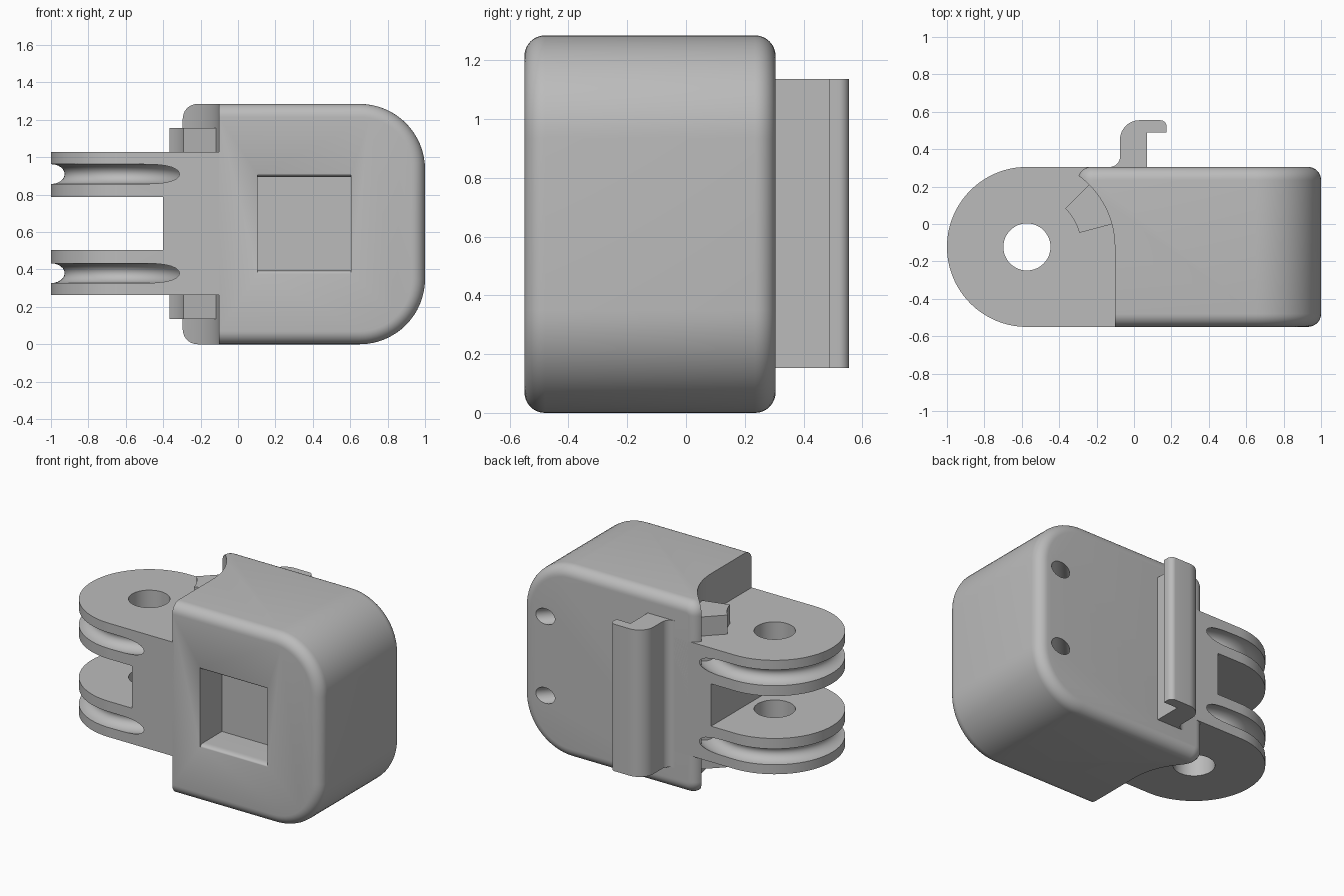
import bpy, bmesh
from math import sin, cos, pi, radians

if "Cube" in bpy.data.objects:
    bpy.data.objects.remove(bpy.data.objects["Cube"], do_unlink=True)

gray = bpy.data.materials.new("light_gray")
gray.use_nodes = True
COLOR = (0.5, 0.5, 0.5, 1)
gray.diffuse_color = COLOR
gray.node_tree.nodes["Principled BSDF"].inputs["Base Color"].default_value = COLOR

PIN = (-0.5725, -0.1225)          # hinge axis
LUG_R = 0.4275
FRONT, BACK, TOP = -0.55, 0.305, 1.285
MID = TOP / 2 + 0.0025


def arc(cx, cy, r, a0, a1, n=16, ry=None):
    ry = ry or r
    angles = [radians(a0 + (a1 - a0) * i / n) for i in range(n + 1)]
    return [(cx + r * cos(a), cy + ry * sin(a)) for a in angles]


def finish(name, bm):
    bmesh.ops.recalc_face_normals(bm, faces=bm.faces)
    mesh = bpy.data.meshes.new(name)
    bm.to_mesh(mesh)
    bm.free()
    mesh.materials.append(gray)
    obj = bpy.data.objects.new(name, mesh)
    bpy.context.collection.objects.link(obj)
    return obj


def prism(name, pts, axis, lo, hi, bevel=0):
    """Extrude a 2D outline along an axis, optionally rounding both rims."""
    place = {"x": lambda p, d: (d, p[0], p[1]),
             "y": lambda p, d: (p[0], d, p[1]),
             "z": lambda p, d: (p[0], p[1], d)}[axis]
    bm = bmesh.new()
    rings = [[bm.verts.new(place(p, d)) for p in pts] for d in (lo, hi)]
    caps = [bm.faces.new(r) for r in rings]
    n = len(pts)
    for i in range(n):
        j = (i + 1) % n
        bm.faces.new((rings[0][i], rings[0][j], rings[1][j], rings[1][i]))
    bmesh.ops.recalc_face_normals(bm, faces=bm.faces)
    if bevel:
        rims = list({e for f in caps for e in f.edges})
        bmesh.ops.bevel(bm, geom=rims, offset=bevel, segments=8,
                        profile=0.5, affect="EDGES")
    return finish(name, bm)


def box(name, x0, x1, y0, y1, z0, z1):
    return prism(name, [(x0, y0), (x1, y0), (x1, y1), (x0, y1)], "z", z0, z1)


def ring(name, z, rx, rz, n=96, m=24):
    """Ring of elliptical section around the hinge axis."""
    bm = bmesh.new()
    section = arc(LUG_R, z, rx, 0, 360, m, rz)[:-1]
    rows = []
    for i in range(n):
        a = 2 * pi * i / n
        rows.append([bm.verts.new((PIN[0] + r * cos(a), PIN[1] + r * sin(a), h))
                     for r, h in section])
    for i in range(n):
        p, q = rows[i], rows[(i + 1) % n]
        for k in range(m):
            l = (k + 1) % m
            bm.faces.new((p[k], q[k], q[l], p[l]))
    return finish(name, bm)


def activate(obj):
    bpy.ops.object.select_all(action="DESELECT")
    obj.select_set(True)
    bpy.context.view_layer.objects.active = obj


def cut(obj, cutter):
    cutter.hide_render = True
    mod = obj.modifiers.new("cut", "BOOLEAN")
    mod.operation, mod.solver, mod.object = "DIFFERENCE", "EXACT", cutter
    activate(obj)
    bpy.ops.object.modifier_apply(modifier=mod.name)
    bpy.data.objects.remove(cutter, do_unlink=True)


# Housing: rounded outline with soft rims
big, small = 0.35, 0.085
outline = (arc(1 - big, big, big, -90, 0) + arc(1 - big, TOP - big, big, 0, 90)
           + arc(-0.3 + small, TOP - small, small, 90, 180, 8)
           + arc(-0.3 + small, small, small, 180, 270, 8))
housing = prism("housing", outline, "y", FRONT, BACK, bevel=0.07)

# Curved clearance around the hinge
clearance = [(-0.1025, -1)] + arc(*PIN, 0.47, 0, 180, 48) + [(-1.0425, -1)]
cut(housing, prism("clearance_cutter", clearance, "z", -0.2, 1.5))

# Front pocket with rounded upper and lower lips
half, lip_y, lip_z = 0.25, 0.04, 0.017
upper = [(FRONT + lip_y + lip_y * cos(a), half + lip_z + lip_z * sin(a))
         for a in [radians(270 - 90 * i / 6) for i in range(7)]]
upper = [(-0.32, half)] + upper + [(FRONT - 0.1, half + lip_z)]
pocket = [(y, MID + h) for y, h in upper] + [(y, MID - h) for y, h in reversed(upper)]
cut(housing, prism("pocket_cutter", pocket, "x", 0.105, 0.605))

# Slanted cord holes in the back
for side in (-1, 1):
    disc = arc(0, MID + side * 0.265, 0.0525, 0, 360, 32)[:-1]
    hole = prism("cord_hole_cutter", disc, "y", 0, 0.4)
    for v in hole.data.vertices:
        v.co.x += 0.83 + (v.co.y - BACK) * 0.9
        v.co.z = v.co.z
    # widen along x so the slanted bore stays round
    for v in hole.data.vertices:
        centre = 0.83 + (v.co.y - BACK) * 0.9
        v.co.x = centre + (v.co.x - centre) * 1.35
    cut(housing, hole)

# Hinge lugs: one block, slotted, drilled and grooved
plan = arc(*PIN, LUG_R, 90, 270, 64) + [(-0.09, FRONT), (-0.09, PIN[1] + LUG_R)]
lugs = prism("hinge_lugs", plan, "z", 0.263, 1.027)
cut(lugs, box("slot_cutter", -1.2, -0.4, -0.8, 0.6, 0.503, 0.787))
cut(lugs, prism("pin_hole_cutter", arc(*PIN, 0.126, 0, 360, 48)[:-1], "z", 0, 1.4))
for side in (-1, 1):
    cut(lugs, ring("groove_cutter", MID + side * 0.265, 0.073, 0.053))

# Stop block on the curved wall
stop = arc(*PIN, 0.29, 45, 15, 8) + arc(*PIN, 0.48, 15, 45, 8)
stop_block = prism("stop_block", stop, "z", 0.135, 1.155)

# Back hook with flared root and rounded bend
hook_plan = ([(0.07, 0.29), (0.07, 0.488), (0.175, 0.488)]
             + arc(0.14, 0.52, 0.035, 0, 90, 8) + arc(0.03, 0.45, 0.105, 90, 180, 12)
             + arc(-0.13, 0.36, 0.055, 0, -90, 8) + [(-0.13, 0.29)])
back_hook = prism("back_hook", hook_plan, "z", 0.152, 1.137)

# Smooth curved faces, keep corners crisp
for part in (housing, lugs, stop_block, back_hook):
    activate(part)
    bpy.ops.object.shade_smooth_by_angle(angle=radians(28))
